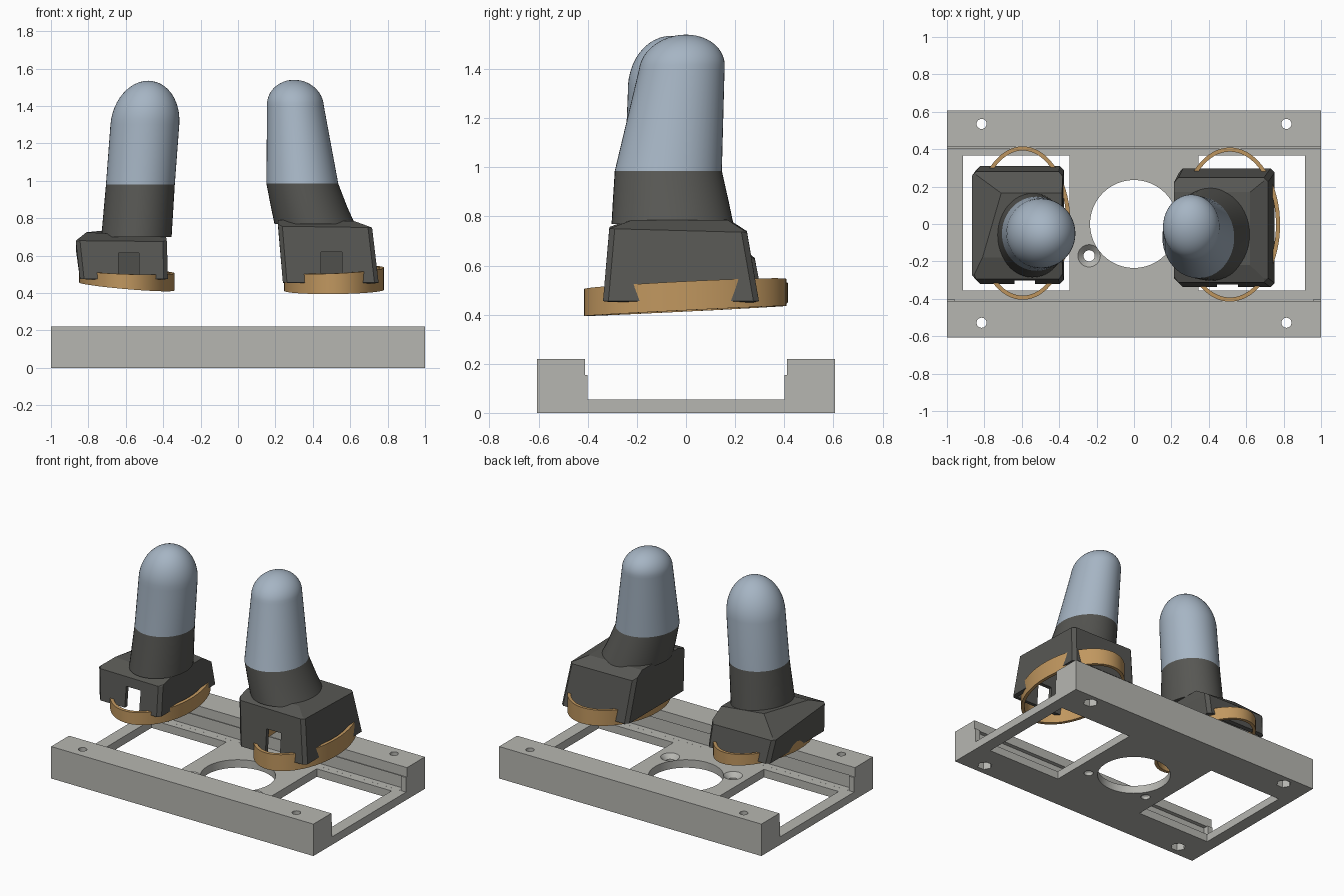
import bpy, bmesh
from math import cos, sin, pi, radians

cube = bpy.data.objects.get("Cube")
if cube:
    bpy.data.objects.remove(cube)


def material(name, color):
    m = bpy.data.materials.new(name)
    m.use_nodes = True
    m.diffuse_color = (*color, 1)
    m.node_tree.nodes["Principled BSDF"].inputs["Base Color"].default_value = (*color, 1)
    return m


GREY = material("light grey", (0.47, 0.47, 0.44))
DARK = material("charcoal", (0.095, 0.095, 0.087))
BLUE = material("pale blue", (0.38, 0.46, 0.55))
ORANGE = material("tan orange", (0.53, 0.31, 0.115))


def finish(bm, name, mat=None):
    bmesh.ops.recalc_face_normals(bm, faces=bm.faces)
    mesh = bpy.data.meshes.new(name)
    bm.to_mesh(mesh)
    bm.free()
    ob = bpy.data.objects.new(name, mesh)
    bpy.context.collection.objects.link(ob)
    if mat:
        mesh.materials.append(mat)
    return ob


def activate(ob):
    bpy.ops.object.select_all(action='DESELECT')
    ob.select_set(True)
    bpy.context.view_layer.objects.active = ob


def smooth(ob, angle=35):
    activate(ob)
    bpy.ops.object.shade_smooth_by_angle(angle=radians(angle))


def skin(bm, loops, cap_start=True, cap_end=True):
    """Join equal-length point loops with quads."""
    rows = [[bm.verts.new(p) for p in loop] for loop in loops]
    n = len(rows[0])
    for a, b in zip(rows, rows[1:]):
        for i in range(n):
            j = (i + 1) % n
            bm.faces.new((a[i], a[j], b[j], b[i]))
    if cap_start:
        bm.faces.new(rows[0][::-1])
    if cap_end:
        bm.faces.new(rows[-1])
    return rows


def ellipse(cx, cy, rx, ry, z, n=48):
    return [(cx + rx * cos(2 * pi * i / n), cy + ry * sin(2 * pi * i / n), z) for i in range(n)]


def rect(x0, x1, y0, y1, z):
    return [(x0, y0, z), (x1, y0, z), (x1, y1, z), (x0, y1, z)]


def box(x0, x1, y0, y1, z0, z1):
    bm = bmesh.new()
    skin(bm, [rect(x0, x1, y0, y1, z0), rect(x0, x1, y0, y1, z1)])
    return finish(bm, "cutter")


def round_cutter(x, y, r0, r1, z0, z1, n=48):
    bm = bmesh.new()
    skin(bm, [ellipse(x, y, r0, r0, z0, n), ellipse(x, y, r1, r1, z1, n)])
    return finish(bm, "cutter")


def cut(ob, cutters):
    for c in cutters:
        c.hide_render = True
        mod = ob.modifiers.new("cut", 'BOOLEAN')
        mod.operation = 'DIFFERENCE'
        mod.solver = 'EXACT'
        mod.object = c
        activate(ob)
        bpy.ops.object.modifier_apply(modifier=mod.name)
        bpy.data.objects.remove(c)


# Base tray: a channel profile drawn in y-z and extruded along x
half = [(0.402, 0.055), (0.402, 0.155), (0.412, 0.155), (0.412, 0.22), (0.607, 0.22), (0.607, 0)]
profile = half + [(-y, z) for y, z in reversed(half)]
bm = bmesh.new()
skin(bm, [[(x, y, z) for y, z in profile] for x in (-1, 1)])
tray = finish(bm, "base_tray", GREY)

cutters = [round_cutter(0, 0, 0.235, 0.235, -0.1, 0.1, 64)]
for s in (-1, 1):
    # Rectangular window, undercut groove in the rail, countersunk screw hole
    xs = sorted((s * 0.345, s * 0.915))
    cutters.append(box(*xs, -0.355, 0.365, -0.1, 0.1))
    ys = sorted((s * 0.35, s * 0.44))
    cutters.append(box(-0.96, 0.96, *ys, 0.0552, 0.155))
    cutters.append(round_cutter(s * 0.24, -0.17, 0.03, 0.03, -0.1, 0.1, 24))
    cutters.append(round_cutter(s * 0.24, -0.17, 0.03, 0.064, 0.025, 0.059, 24))
    # Corner bolt holes with hexagonal nut pockets below
    for y in (-0.528, 0.535):
        cutters.append(round_cutter(s * 0.815, y, 0.027, 0.027, -0.1, 0.3, 24))
        cutters.append(round_cutter(s * 0.815, y, 0.048, 0.048, -0.1, 0.05, 6))
cut(tray, cutters)
smooth(tray, 30)


# Hollow housing, open below, with a slot in its front wall
def housing(name, bottom, shoulder, roof, slot):
    bm = bmesh.new()
    rows = skin(bm, [bottom, shoulder, roof], cap_start=False)
    corners = [bm.edges.get((a, b)) for a, b in zip(rows[0], rows[1])]
    bmesh.ops.bevel(bm, geom=corners, offset=0.022, segments=1, affect='EDGES')
    ob = finish(bm, name, DARK)
    mod = ob.modifiers.new("wall", 'SOLIDIFY')
    mod.thickness = 0.03
    mod.offset = -1
    activate(ob)
    bpy.ops.object.modifier_apply(modifier=mod.name)
    cut(ob, [box(*slot)])


housing("right_housing",
        rect(-0.845, -0.375, -0.32, 0.31, 0.475),
        [(-0.867, -0.295, 0.68), (-0.38, -0.295, 0.675), (-0.38, 0.28, 0.625), (-0.867, 0.28, 0.63)],
        [(-0.81, -0.18, 0.725), (-0.385, -0.18, 0.70), (-0.385, 0.165, 0.70), (-0.71, 0.165, 0.735)],
        (-0.64, -0.53, -0.4, -0.2, 0.4, 0.615))
housing("left_housing",
        rect(0.24, 0.752, -0.338, 0.297, 0.455),
        [(0.215, -0.312, 0.757), (0.717, -0.312, 0.75), (0.717, 0.248, 0.735), (0.215, 0.248, 0.74)],
        [(0.215, -0.22, 0.79), (0.62, -0.22, 0.785), (0.62, 0.17, 0.785), (0.215, 0.17, 0.79)],
        (0.445, 0.555, -0.4, -0.2, 0.4, 0.62))


# Tilted oval band that pokes out through the housing walls
def band(name, cx, cy, rx, ry, z, height, tilt_x, tilt_y, rise):
    def loop(r, top):
        pts = ellipse(cx, cy, rx - r, ry - r, z, 72)
        return [(x, y, h + tilt_x * (x - cx) + tilt_y * (y - cy)
                 + top * (height + rise * (x - cx))) for x, y, h in pts]
    wall = 0.022
    bm = bmesh.new()
    skin(bm, [loop(0, 0), loop(0, 1), loop(wall, 1), loop(wall, 0), loop(0, 0)], False, False)
    bmesh.ops.remove_doubles(bm, verts=bm.verts, dist=1e-5)
    smooth(finish(bm, name, ORANGE))


band("right_band", -0.595, 0.005, 0.255, 0.41, 0.435, 0.08, -0.085, 0.035, 0.05)
band("left_band", 0.513, -0.003, 0.268, 0.412, 0.415, 0.11, 0.01, 0.05, 0.03)


# Collar and domed finger, lofted through leaning ellipses
def collar(name, sections):
    bm = bmesh.new()
    skin(bm, [ellipse(*s) for s in sections])
    smooth(finish(bm, name, DARK))


def finger(name, base, shoulder, tip, steps=12):
    cx, cy, rx, ry, z = shoulder
    loops = [ellipse(*base)]
    for k in range(steps):
        t = k / steps * pi / 2
        f = sin(t)
        loops.append(ellipse(cx + (tip[0] - cx) * f, cy + (tip[1] - cy) * f,
                             rx * cos(t), ry * cos(t), z + (tip[2] - z) * f))
    bm = bmesh.new()
    rows = skin(bm, loops, cap_end=False)
    apex = bm.verts.new(tip)
    last = rows[-1]
    for i, v in enumerate(last):
        bm.faces.new((v, last[(i + 1) % len(last)], apex))
    smooth(finish(bm, name, BLUE))


right_seam = (-0.522, -0.052, 0.184, 0.198, 0.98)
collar("right_collar", [(-0.543, -0.06, 0.188, 0.225, 0.70), right_seam])
finger("right_finger", right_seam, (-0.498, -0.05, 0.184, 0.187, 1.30), (-0.48, -0.06, 1.535))

left_seam = (0.344, -0.072, 0.192, 0.218, 0.985)
collar("left_collar", [(0.41, -0.055, 0.215, 0.248, 0.77),
                       (0.38, -0.062, 0.204, 0.236, 0.86), left_seam])
finger("left_finger", left_seam, (0.307, -0.017, 0.152, 0.174, 1.40), (0.30, 0.0, 1.54))
